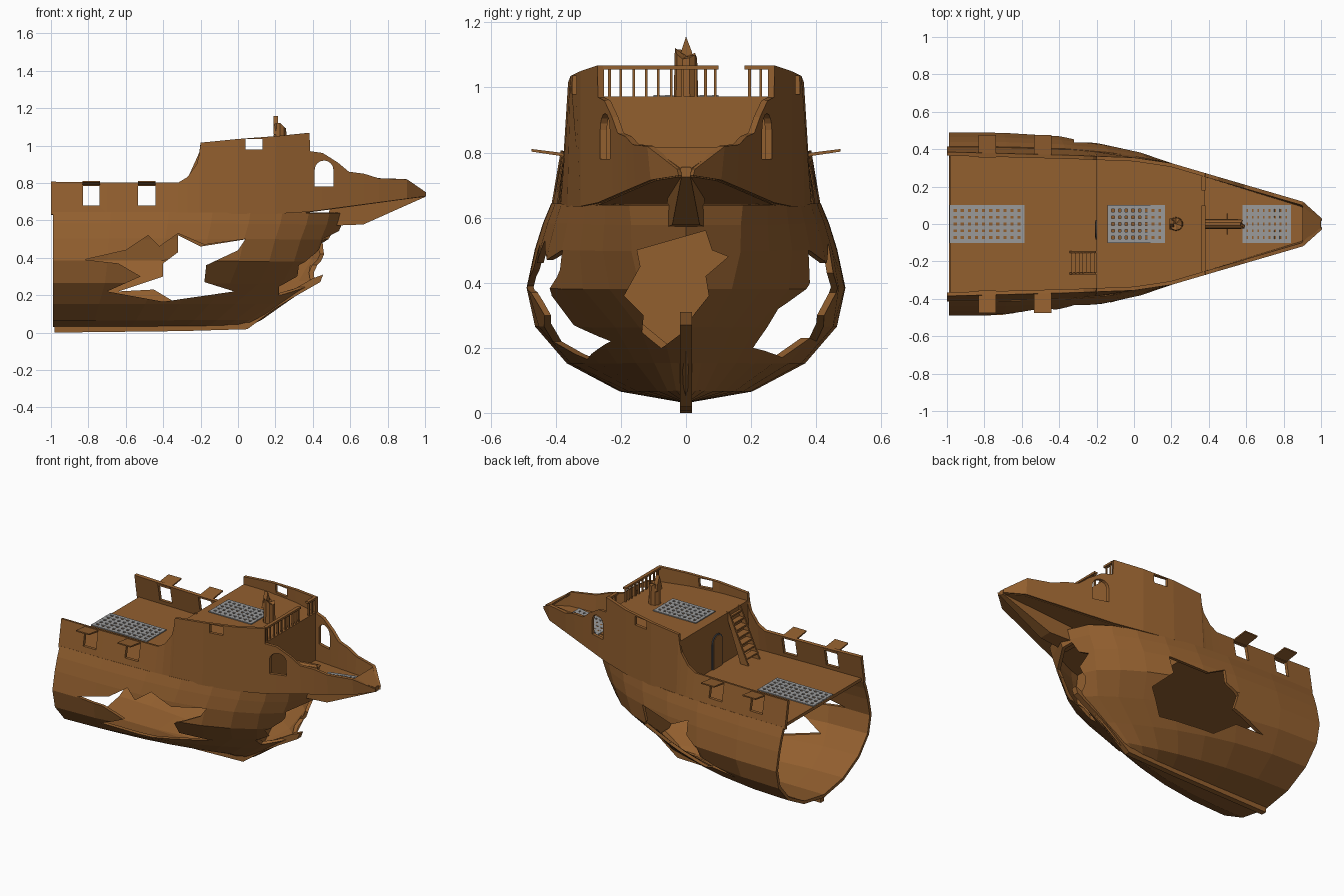
import bpy, bmesh, math, random
from mathutils import Vector, Matrix

if "Cube" in bpy.data.objects:
    bpy.data.objects.remove(bpy.data.objects["Cube"])
random.seed(4)

def material(name, col):
    m = bpy.data.materials.new(name)
    m.diffuse_color = (*col, 1)
    m.use_nodes = True
    m.node_tree.nodes["Principled BSDF"].inputs["Base Color"].default_value = m.diffuse_color
    return m

WOOD = material("wood", (0.29, 0.115, 0.028))
GREY = material("grating_grey", (0.32, 0.32, 0.32))
DARK = material("door_frame", (0.08, 0.09, 0.11))

def finish(name, bm, mat=WOOD):
    bmesh.ops.remove_doubles(bm, verts=bm.verts, dist=1e-5)
    bmesh.ops.recalc_face_normals(bm, faces=bm.faces)
    me = bpy.data.meshes.new(name)
    bm.to_mesh(me)
    bm.free()
    me.materials.append(mat)
    ob = bpy.data.objects.new(name, me)
    bpy.context.collection.objects.link(ob)
    return ob

def add_box(bm, lo, hi):
    c = [(a + b) / 2 for a, b in zip(lo, hi)]
    s = [b - a for a, b in zip(lo, hi)]
    bmesh.ops.create_cube(bm, size=1, matrix=Matrix.Translation(c) @ Matrix.Diagonal((*s, 1)))

def boxes(name, items, mat=WOOD):
    bm = bmesh.new()
    for lo, hi in items:
        add_box(bm, lo, hi)
    return finish(name, bm, mat)

def prism(name, pts, axis, a, b, mat=WOOD):
    """Extrude a 2D outline along x (yz outline) or y (xz outline)."""
    place = (lambda p, d: (d, *p)) if axis == 'x' else (lambda p, d: (p[0], d, p[1]))
    bm = bmesh.new()
    ends = [[bm.verts.new(place(p, d)) for p in pts] for d in (a, b)]
    for e in ends:
        bm.faces.new(e)
    n = len(pts)
    for i in range(n):
        j = (i + 1) % n
        bm.faces.new((ends[0][i], ends[0][j], ends[1][j], ends[1][i]))
    return finish(name, bm, mat)

def grid(bm, rows):
    vs = [[bm.verts.new(p) for p in r] for r in rows]
    for r, q in zip(vs, vs[1:]):
        for i in range(len(r) - 1):
            bm.faces.new((r[i], r[i + 1], q[i + 1], q[i]))

def lerp_table(tab, x):
    for (x0, y0), (x1, y1) in zip(tab, tab[1:]):
        if x <= x1:
            return y0 + (y1 - y0) * (x - x0) / (x1 - x0)
    return tab[-1][1]

def apply_cuts(ob, cutters, thick):
    s = ob.modifiers.new("thickness", 'SOLIDIFY')
    s.thickness, s.offset = thick, 0
    for c in cutters:
        m = ob.modifiers.new("cut", 'BOOLEAN')
        m.object, m.operation, m.solver = c, 'DIFFERENCE', 'EXACT'
    bpy.context.view_layer.objects.active = ob
    for m in list(ob.modifiers):
        bpy.ops.object.modifier_apply(modifier=m.name)
    for c in cutters:
        bpy.data.objects.remove(c)

# Lower hull: waterlines (z, half beam, stem x, taper power, bluntness)
LEVELS = [(.64, .405, .56, 3, .45), (.58, .43, .545, 3, .5), (.5, .455, .51, 3, .53), (.385, .48, .47, 3, .65),
          (.27, .455, .4, 2.2, .85), (.16, .36, .24, 2.1, .95), (.075, .2, .12, 2.1, .95), (.04, 0, .05, 3, .6)]

def beam(level, x):
    z, b, tip, p, q = level
    t = min(1, (x + .99) / (tip + .99))
    return b * (1 - t ** p) ** q

bm = bmesh.new()
rows = []
for side, levels in ((-1, LEVELS), (1, LEVELS[-2::-1])):
    for lv in levels:
        xs = [-.99 + (lv[2] + .99) * s for s in (0, .2, .4, .55, .68, .79, .88, .95, 1)]
        rows.append([(x, side * beam(lv, x), lv[0]) for x in xs])
grid(bm, rows)
hull = finish("lower_hull", bm)
near_hole = [(-.82, .39), (-.6, .44), (-.48, .52), (-.42, .46), (-.32, .53), (-.18, .47), (.04, .5), (0, .44),
             (-.17, .36), (-.18, .27), (-.02, .22), (-.4, .165), (-.7, .22), (-.52, .3), (-.64, .37)]
far_hole = [(-.64, .22), (-.4, .3), (-.4, .37), (-.32, .43), (-.32, .52), (-.2, .46), (.05, .5), (.02, .4),
            (.1, .32), (-.02, .2), (-.35, .17), (-.45, .23)]
bow_hole = [(-.15, .5), (.06, .56), (.08, .5), (.13, .48), (.06, .42), (.07, .36), (.03, .31), (-.02, .24),
            (-.1, .18), (-.14, .2), (-.13, .3), (-.19, .36), (-.14, .45)]
apply_cuts(hull, [prism("near_cut", near_hole, 'y', -.7, -.06), prism("far_cut", far_hole, 'y', .06, .7),
                  prism("bow_cut", bow_hole, 'x', .22, .8)], .02)

# Bulkhead inside the bow
half = [(beam(lv, .16) - .005, lv[0]) for lv in LEVELS if lv[2] > .16]
prism("inner_bulkhead", half + [(-y, z) for y, z in half[::-1]], 'x', .15, .17)

# Upper sides with stepped top edge, running out into the beak
LOW = [(-1, .405), (-.4, .397), (0, .355), (.2, .315), (.38, .262), (.9, .1), (1, .015)]
HIGH = [(-1, .375), (-.4, .36), (0, .345), (.2, .315), (.38, .262), (.9, .11), (1, .02)]
BASE = [(-1, .63), (.3, .635), (1, .73)]
TOP = [(-1, .805), (-.7, .8), (-.32, .8), (-.27, .83), (-.22, .9), (-.205, .95), (-.2, 1.015), (0, 1.035), (.2, 1.05),
       (.38, 1.068), (.382, .97), (.45, .96), (.53, .91), (.59, .86), (.67, .85), (.75, .825), (.9, .82), (1, .75)]
bm = bmesh.new()
for s in (-1, 1):
    grid(bm, [[(x, s * lerp_table(LOW, x), lerp_table(BASE, x)) for x, _ in TOP],
              [(x, s * lerp_table(HIGH, x), z) for x, z in TOP]])
sides = finish("upper_sides", bm)
rect = lambda x0, x1, z0, z1: [(x0, z0), (x1, z0), (x1, z1), (x0, z1)]
arch = lambda c, w, z0, zs: [(c - w, z0), (c + w, z0)] + [
    (c + w * math.cos(a * math.pi / 8), zs + w * math.sin(a * math.pi / 8)) for a in range(9)]
openings = [rect(-.83, -.74, .68, .785), rect(-.535, -.44, .68, .785), rect(.04, .13, .98, 1.035), arch(.46, .05, .78, .87)]
apply_cuts(sides, [prism("opening_cut", o, 'y', -.6, .6) for o in openings], .02)

# Port lids held open
for x in (-.785, -.487):
    for s in (-1, 1):
        prism("port_lid", [(s * .355, .785), (s * .475, .803), (s * .475, .811), (s * .355, .796)], 'x', x - .047, x + .047)

# Decks follow the plan of the sides
def deck(name, x0, x1, z0, z1, plan, thick=.02):
    n = 8
    pts = []
    for i in range(n + 1):
        x = x0 + (x1 - x0) * i / n
        pts.append((x, lerp_table(plan, x) - .003, z0 + (z1 - z0) * i / n))
    bm = bmesh.new()
    for dz in (0, -thick):
        grid(bm, [[(x, s * y, z + dz) for x, y, z in pts] for s in (-1, 1)])
    edges = [e for e in bm.edges if e.is_boundary]
    bmesh.ops.bridge_loops(bm, edges=edges)
    return finish(name, bm)

deck("main_deck", -.985, -.18, .655, .655, LOW)
deck("raised_deck", -.2, .38, .965, .972, HIGH)
deck("beak_deck", .1, .36, .645, .66, LOW)
deck("beak_floor", .36, .985, .66, .745, LOW)
deck("beak_cap", .9, 1, .815, .752, HIGH, .012)
for name, x in (("aft_bulkhead", -.19), ("front_bulkhead", .37)):
    a, b = lerp_table(LOW, x), lerp_table(HIGH, x)
    prism(name, [(-a, .645), (a, .645), (b, .965), (-b, .965)], 'x', x - .01, x + .01)

# Arched door in the aft bulkhead
prism("door_frame", arch(-.03, .052, .655, .82), 'x', -.206, -.2, DARK)
prism("door", arch(-.03, .043, .655, .82), 'x', -.209, -.2)

# Gratings
def grating(name, x0, x1, z, nx, ny, tilt=0):
    items, b, sx, sy = [], .0105, (x1 - x0) / nx, .18 / ny
    for i in range(nx + 1):
        x = x0 + i * sx
        items.append(((x - b, -.1, 0), (x + b, .1, .006)))
    for j in range(ny + 1):
        y = -.09 + j * sy
        items.append(((x0 - b, y - b, .0005), (x1 + b, y + b, .0065)))
    ob = boxes(name, items, GREY)
    c = Vector(((x0 + x1) / 2, 0, 0))
    ob.data.transform(Matrix.Translation((c.x, 0, z)) @ Matrix.Rotation(-tilt, 4, 'Y') @ Matrix.Translation(-c))

grating("main_grating", -.975, -.595, .656, 10, 5)
grating("raised_grating", -.13, .155, .97, 8, 5)
grating("beak_grating", .59, .83, .709, 8, 5, .135)

# Stairs up to the raised deck
steps = [((-.335 + i * .02, -.265, .69 + i * .04), (-.29 + i * .02, -.155, .70 + i * .04)) for i in range(7)]
boxes("stair_treads", steps)
for y in (-.27, -.155):
    prism("stair_stringer", [(-.345, .655), (-.29, .655), (-.19, .94), (-.19, .968), (-.205, .968)], 'y', y, y + .01)

# Broken railing at the front of the raised deck
rail = [((.36, -.255, 1.055), (.382, .1, 1.068)), ((.36, .18, 1.055), (.382, .255, 1.068))]
for y in (-.235, -.2, -.16, -.122, -.085, -.045, -.01, .03, .06, .09, .195, .23):
    rail.append(((.366, y - .004, .965), (.376, y + .004, 1.058)))
boxes("front_railing", rail)

# Snapped mast stump and bowsprit stump
def stump(name, mat4, r, h, jag):
    bm = bmesh.new()
    bmesh.ops.create_cone(bm, cap_ends=True, cap_tris=True, segments=10, radius1=r, radius2=r * .9, depth=h)
    for v in bm.verts:
        if v.co.z > 0:
            v.co.z += random.uniform(0, jag)
    bm.transform(mat4)
    return finish(name, bm)

stump("mast_stump", Matrix.Translation((.225, 0, 1.02)), .038, .13, .04)
prism("mast_splinter", [(-.03, 1.06), (.03, 1.06), (.018, 1.11), (0, 1.157), (-.015, 1.11)], 'x', .19, .215)
stump("bowsprit_stump", Matrix.Translation((.465, 0, .745)) @ Matrix.Rotation(math.radians(84), 4, 'Y'), .028, .2, .03)

# Keel, rising forefoot and the beam under the beak
prism("keel", [(-.98, .0), (-.3, .008), (.05, .018), (.2, .13), (.3, .19), (.44, .27), (.455, .31), (.4, .29),
               (.26, .21), (.12, .12), (.03, .06), (-.98, .045)], 'y', -.018, .018)
beak = prism("beak_beam", [(.46, .57), (.67, .578), (1, .725), (1, .755), (.5, .685)], 'y', -1, 1)
for v in beak.data.vertices:
    v.co.y *= .06 - .085 * (v.co.x - .46)
